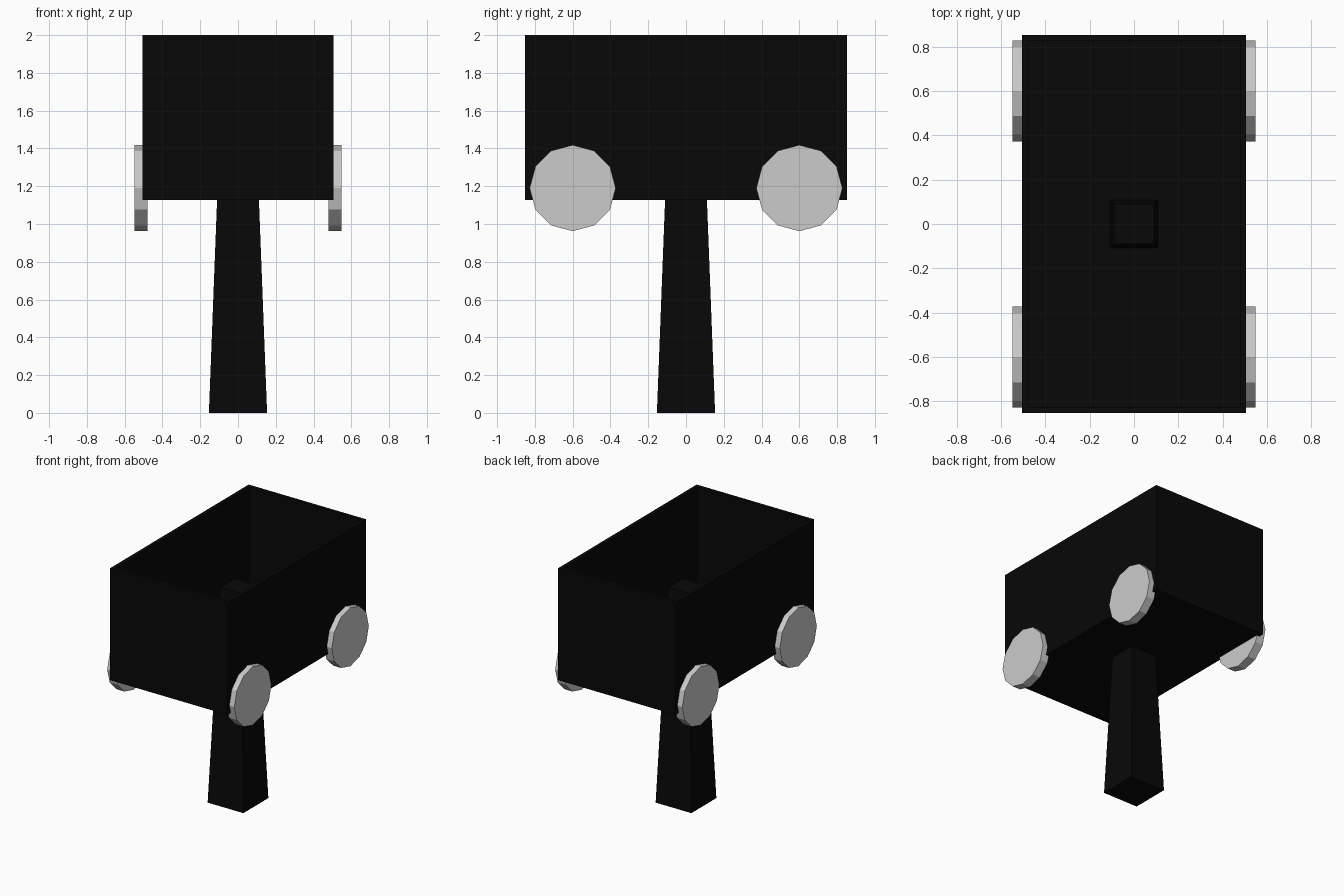
import bpy, bmesh, math
from mathutils import Matrix

if "Cube" in bpy.data.objects:
    bpy.data.objects.remove(bpy.data.objects["Cube"])

black = bpy.data.materials.new("black_paint")
black.diffuse_color = (0.0024, 0.0024, 0.0024, 1)
black.use_nodes = True
black.node_tree.nodes["Principled BSDF"].inputs["Base Color"].default_value = black.diffuse_color


def finish(name, bm, mat=None):
    bmesh.ops.recalc_face_normals(bm, faces=bm.faces[:])
    me = bpy.data.meshes.new(name)
    bm.to_mesh(me)
    bm.free()
    ob = bpy.data.objects.new(name, me)
    bpy.context.collection.objects.link(ob)
    if mat:
        me.materials.append(mat)
    return ob


HX, HY, Z0, Z1 = 0.505, 0.853, 1.127, 2.0
WALL, FLOOR_Z = 0.04, 1.2

# Open cart box: inset the top face and push it down to the floor
bm = bmesh.new()
bmesh.ops.create_cube(bm, size=2)
for v in bm.verts:
    v.co = (v.co.x * HX, v.co.y * HY, Z1 if v.co.z > 0 else Z0)
bm.normal_update()
top = max(bm.faces, key=lambda f: f.calc_center_median().z)
bmesh.ops.inset_region(bm, faces=[top], thickness=WALL)
floor = bmesh.ops.extrude_face_region(bm, geom=[top])
for v in floor["geom"]:
    if isinstance(v, bmesh.types.BMVert):
        v.co.z = FLOOR_Z
if top.is_valid:
    bmesh.ops.delete(bm, geom=[top], context='FACES_ONLY')
finish("cart_box", bm, black)

# Tapered square post, poking up through the floor
POST_H = 1.67
bm = bmesh.new()
bmesh.ops.create_cube(bm, size=2)
for v in bm.verts:
    half, z = (0.09, POST_H) if v.co.z > 0 else (0.154, 0)
    v.co = (v.co.x * half, v.co.y * half, z)
finish("post", bm, black)

# Four twelve-sided wheels
for sx, side in ((-1, "left"), (1, "right")):
    for sy, end in ((-1, "front"), (1, "back")):
        bm = bmesh.new()
        bmesh.ops.create_cone(
            bm, cap_ends=True, segments=12, radius1=0.228, radius2=0.228, depth=0.068,
            matrix=Matrix.Translation((sx * 0.514, sy * 0.6, 1.19))
            @ Matrix.Rotation(math.pi / 2, 4, 'Y'))
        finish(f"wheel_{end}_{side}", bm)
